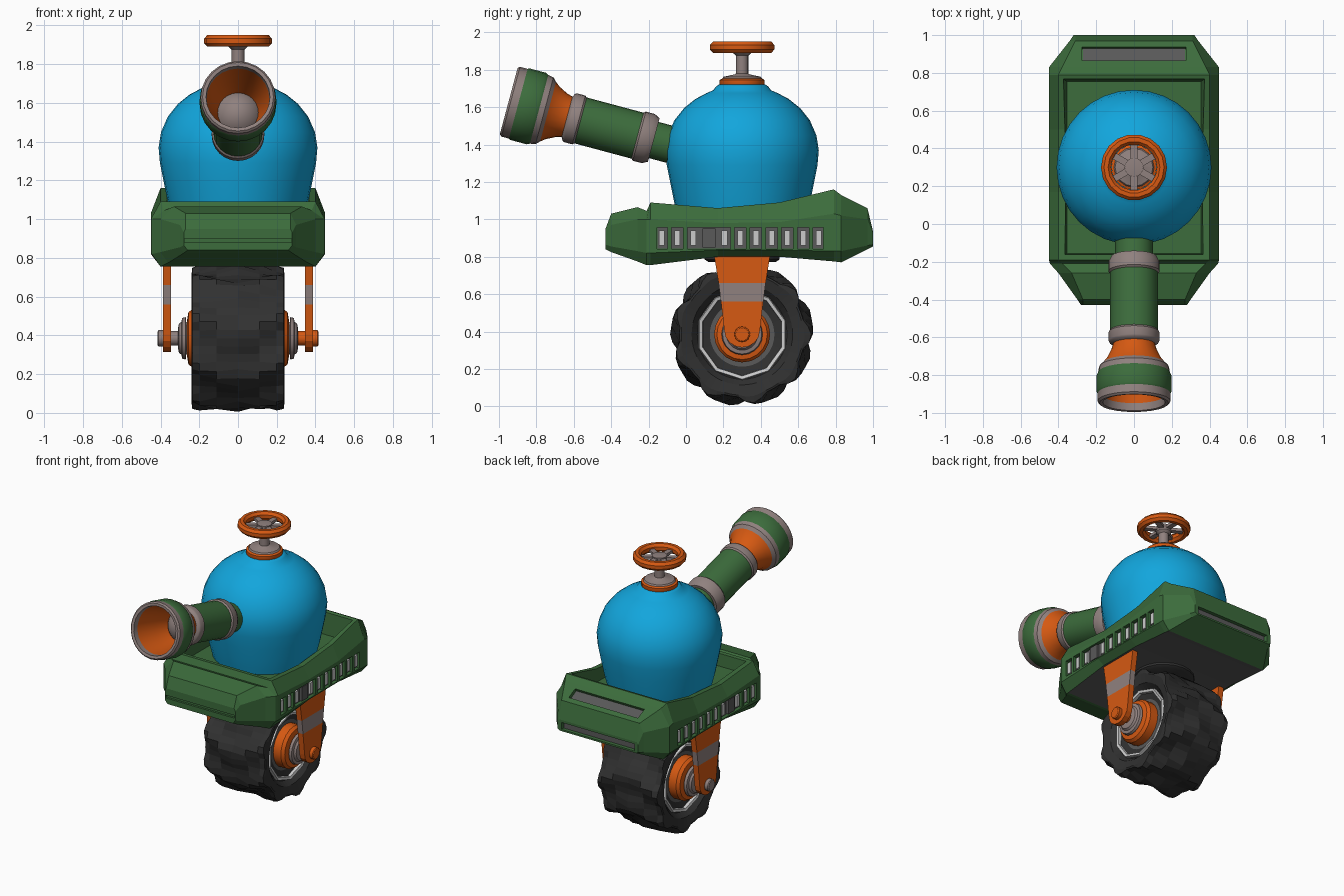
import bpy, bmesh, math
from mathutils import Matrix, Vector

if "Cube" in bpy.data.objects:
    bpy.data.objects.remove(bpy.data.objects["Cube"])

COLORS = {
    "green": (0.045, 0.15, 0.045, 1), "blue": (0.006, 0.38, 0.72, 1),
    "orange": (0.67, 0.1, 0.006, 1), "grey": (0.28, 0.22, 0.21, 1),
    "dark": (0.03, 0.03, 0.03, 1), "steel": (0.1, 0.1, 0.1, 1), "light": (0.6, 0.6, 0.58, 1)}
MATS = {}
for key, rgba in COLORS.items():
    MATS[key] = bpy.data.materials.new(key)
    MATS[key].diffuse_color = rgba


def finish(bm, name, *colors, smooth=False):
    bmesh.ops.remove_doubles(bm, verts=bm.verts, dist=1e-5)
    bmesh.ops.recalc_face_normals(bm, faces=bm.faces)
    me = bpy.data.meshes.new(name)
    bm.to_mesh(me)
    bm.free()
    ob = bpy.data.objects.new(name, me)
    bpy.context.collection.objects.link(ob)
    for c in colors:
        me.materials.append(MATS[c])
    if smooth:
        bpy.ops.object.select_all(action='DESELECT')
        ob.select_set(True)
        bpy.context.view_layer.objects.active = ob
        bpy.ops.object.shade_smooth_by_angle(angle=math.radians(35))
    return ob


def bridge(bm, a, b, mat=0):
    for i in range(len(a)):
        j = (i + 1) % len(a)
        f = bm.faces.new((a[i], a[j], b[j], b[i]))
        f.material_index = mat


def lathe(name, prof, color, mtx, n=32, smooth=True):
    """Revolve (radius, height) pairs around the local z of mtx."""
    bm = bmesh.new()
    rings = []
    for r, h in prof:
        rings.append([bm.verts.new(mtx @ Vector((max(r, 1e-7) * math.cos(2 * math.pi * i / n),
                     max(r, 1e-7) * math.sin(2 * math.pi * i / n), h))) for i in range(n)])
    for a, b in zip(rings, rings[1:]):
        bridge(bm, a, b)
    return finish(bm, name, color, smooth=smooth)


def add_box(bm, center, size, rot_x=0.0, rot_z=0.0):
    m = Matrix.Translation(center) @ Matrix.Rotation(rot_z, 4, 'Z') @ Matrix.Rotation(rot_x, 4, 'X')
    bmesh.ops.create_cube(bm, size=1, matrix=m @ Matrix.Diagonal((*size, 1)))


def boxes(name, color, specs):
    bm = bmesh.new()
    for s in specs:
        add_box(bm, *s)
    return finish(bm, name, color)


def prism(name, pts, x0, x1, color):
    """Extrude a (y, z) outline along x."""
    bm = bmesh.new()
    a, b = [[bm.verts.new((x, y, z)) for y, z in pts] for x in (x0, x1)]
    bridge(bm, a, b)
    bm.faces.new(a)
    bm.faces.new(b)
    return finish(bm, name, color)


# hull: lofted sections (y, z bottom, z low, z high, z top, half widths bottom, side, top)
SECTIONS = [
    (-.43, .84, .865, .93, .95, .26, .28, .27), (-.40, .825, .855, .97, 1.03, .28, .30, .27),
    (-.26, .775, .83, 1.0, 1.065, .36, .40, .33), (-.21, .755, .82, 1.0, 1.045, .40, .445, .38),
    (-.19, .755, .82, 1.0, 1.09, .40, .45, .40), (.17, .80, .835, .98, 1.06, .40, .45, .40),
    (.50, .80, .835, .985, 1.09, .40, .45, .40), (.79, .775, .83, 1.03, 1.16, .40, .45, .40),
    (.83, .77, .83, 1.02, 1.13, .40, .45, .38), (.97, .84, .86, 1.0, 1.06, .32, .34, .31),
    (1.0, .855, .865, .92, .935, .30, .32, .31)]
bm = bmesh.new()
rings = []
for y, zb, zl, zh, zt, xb, xw, xt in SECTIONS:
    half = [(xb, zb), (xw, zl), (xw, zh), (xt, zt)]
    full = half + [(-x, z) for x, z in reversed(half)]
    rings.append([bm.verts.new((x, y, z)) for x, z in full])
for a, b in zip(rings, rings[1:]):
    bridge(bm, a, b)
bm.faces.new(rings[0])
bm.faces.new(rings[-1])
for f in bm.faces:
    c = f.calc_center_median()
    if c.z < .81 and abs(c.x) < .1 and -.2 <= c.y < .82:
        f.material_index = 1
hull = finish(bm, "hull", "green", "steel")

# cutters: tray, side vents, rear slots, front slit
SLOPE = math.atan2(-.07, .14)
bm = bmesh.new()
lo, hi = [[bm.verts.new((sx * x, .3 + sy * d, z)) for sx, sy in ((1, 1), (-1, 1), (-1, -1), (1, -1))]
          for x, d, z in ((.355, .455, 1.0), (.385, .475, 1.25))]
bridge(bm, lo, hi)
bm.faces.new(lo)
bm.faces.new(hi)
for s in (-1, 1):
    add_box(bm, (s * .465, .29, .90), (.08, .89, .115))
add_box(bm, (0, .905, 1.10), (.55, .08, .06), SLOPE)
add_box(bm, (0, 1.01, .892), (.58, .08, .05))
add_box(bm, (0, -.44, .89), (.55, .05, .02))
cutter = finish(bm, "hull_cutter")
cutter.hide_render = True
mod = hull.modifiers.new("cut", 'BOOLEAN')
mod.operation, mod.solver, mod.object = 'DIFFERENCE', 'EXACT', cutter
bpy.context.view_layer.objects.active = hull
bpy.ops.object.modifier_apply(modifier="cut")
bpy.data.objects.remove(cutter)

# vent inserts and slot backs
boxes("side_vent_backs", "steel", [((s * .424, .29, .90), (.008, .885, .11)) for s in (-1, 1)])
boxes("side_vent_bars", "light", [((s * .432, -.13 + .084 * i, .90), (.02, .03, .08))
                                  for s in (-1, 1) for i in range(11) if i != 3])
boxes("side_vent_dividers", "green", [((s * .438, -.088 + .084 * i, .90), (.024, .022, .115))
                                      for s in (-1, 1) for i in range(10) if i not in (2, 3)])
boxes("side_vent_plates", "steel", [((s * .436, .122, .90), (.02, .07, .1)) for s in (-1, 1)])
boxes("rear_slot_backs", "steel", [((0, .892, 1.074), (.54, .078, .008), SLOPE),
                                   ((0, .972, .892), (.575, .008, .048))])

# tank with cap and valve wheel
axis = Matrix.Translation((0, .3, 0))
lathe("tank", [(0, .98), (.335, .98), (.35, 1.04), (.365, 1.1), (.385, 1.2), (.403, 1.29), (.41, 1.37),
               (.397, 1.45), (.362, 1.53), (.31, 1.595), (.25, 1.643), (.19, 1.675), (.155, 1.69),
               (.14, 1.71), (.125, 1.72), (0, 1.72)], "blue", axis)
lathe("cap_ring", [(.115, 1.71), (.12, 1.72), (.12, 1.745), (.108, 1.752), (0, 1.752)], "orange", axis, 20)
lathe("valve_stem", [(.108, 1.75), (.1, 1.762), (.04, 1.775), (.033, 1.78), (.033, 1.875),
                     (.05, 1.89), (.05, 1.93), (0, 1.935)], "grey", axis, 16)
lathe("valve_wheel", [(.148 + .029 * math.cos(i * math.pi / 4 + .39), 1.92 + .032 * math.sin(i * math.pi / 4 + .39))
                      for i in range(9)], "orange", axis, 18)
boxes("valve_spokes", "grey", [((.082 * math.cos(a), .3 + .082 * math.sin(a), 1.912), (.1, .036, .02), 0, a)
                               for a in [i * math.pi / 3 + math.pi / 6 for i in range(6)]])

# cannon: heights run backwards from the mouth along the tilted axis
aim = Vector((0, math.cos(math.radians(15)), -math.sin(math.radians(15))))
gun = Matrix.Translation((0, -.945, 1.631)) @ Vector((0, 0, 1)).rotation_difference(aim).to_matrix().to_4x4()
for name, color, prof in [
    ("bore_end", "grey", [(0, .25), (.05, .262), (.09, .29), (.105, .31)]),
    ("bore", "orange", [(.105, .31), (.135, .2), (.162, .04)]),
    ("muzzle_lip", "grey", [(.162, .04), (.165, .0), (.183, -.003), (.193, .008), (.193, .05)]),
    ("muzzle_bell", "green", [(.193, .05), (.198, .06), (.198, .15), (.19, .165)]),
    ("muzzle_back_ring", "grey", [(.19, .165), (.185, .195), (.165, .215)]),
    ("muzzle_neck", "orange", [(.165, .215), (.145, .24), (.12, .29), (.112, .32)]),
    ("front_collar", "grey", [(.112, .32), (.13, .33), (.135, .34), (.135, .385), (.127, .395)]),
    ("barrel", "green", [(.127, .395), (.127, .71)]),
    ("rear_collar", "grey", [(.127, .71), (.136, .72), (.136, .77), (.12, .80), (.1, .80)]),
    ("barrel_root", "green", [(.1, .80), (.1, 1.05)]),
]:
    lathe(name, prof, color, gun, 24)

# tyre: rings across the width, radius raised on chevron lugs
HUB = Vector((0, .3, .385))
LUGS, STEP = 9, 6
bm = bmesh.new()
half = [(.17, .15, 0), (.19, .24, 0), (.225, .27, 0), (.24, .325, .01), (.236, .335, .035),
        (.20, .338, .04), (.11, .345, .036)]
ringdef = [(-x, r, d) for x, r, d in half] + [(0, .355, .03)] + list(reversed(half))
rings = []
for x, r, d in ringdef:
    ring = []
    for i in range(LUGS * STEP):
        a = 2 * math.pi * i / (LUGS * STEP)
        ph = (i / STEP + abs(x) * 2.2) % 1
        rr = r + d * min(1, max(0, 1.5 - abs(ph - .5) * 5))
        ring.append(bm.verts.new(HUB + Vector((x, rr * math.cos(a), rr * math.sin(a)))))
    rings.append(ring)
for a, b in zip(rings, rings[1:]):
    bridge(bm, a, b)
finish(bm, "tyre", "dark")

# per-side wheel hub, fork arm and axle
for s, side in ((1, "right"), (-1, "left")):
    m = Matrix.Translation(HUB) @ Matrix.Rotation(s * math.pi / 2, 4, 'Y')
    lathe(side + "_rim_ring", [(.22, .17), (.222, .205), (.24, .21), (.245, .19)], "light", m, 10, False)
    lathe(side + "_rim_disc", [(0, .175), (.23, .175)], "steel", m, 20)
    lathe(side + "_hub", [(.15, .17), (.15, .235), (.135, .256), (.1, .262), (0, .262)], "orange", m, 20)
    lathe(side + "_hub_cap", [(.08, .26), (.085, .268), (.11, .27), (.105, .288), (.085, .292),
                              (.075, .305), (.05, .31), (0, .31)], "grey", m, 20)
    lathe(side + "_axle", [(.038, .30), (.038, .345), (.042, .38), (.042, .41), (.035, .415), (0, .415)],
          "orange" if s > 0 else "grey", m, 14)
    arc = [(.3 + .095 * math.cos(t), .405 + .09 * math.sin(t)) for t in
           [math.pi + i * math.pi / 8 for i in range(9)]]
    x0, x1 = s * .345, s * .386
    prism(side + "_fork_top", [(.145, .84), (.174, .66), (.426, .66), (.455, .84)], x0, x1, "orange")
    prism(side + "_fork_band", [(.174, .66), (.187, .56), (.413, .56), (.426, .66)], x0, x1, "grey")
    prism(side + "_fork_tip", [(.187, .56)] + arc + [(.413, .56)], x0, x1, "orange")

# swivel plate under the hull
lathe("swivel_plate", [(.2, .83), (.2, .785), (.18, .772), (0, .772)], "dark", axis, 20)

for m in bpy.data.materials:
    if m.users and not m.is_grease_pencil:
        m.use_nodes = True
        m.node_tree.nodes["Principled BSDF"].inputs["Base Color"].default_value = m.diffuse_color
